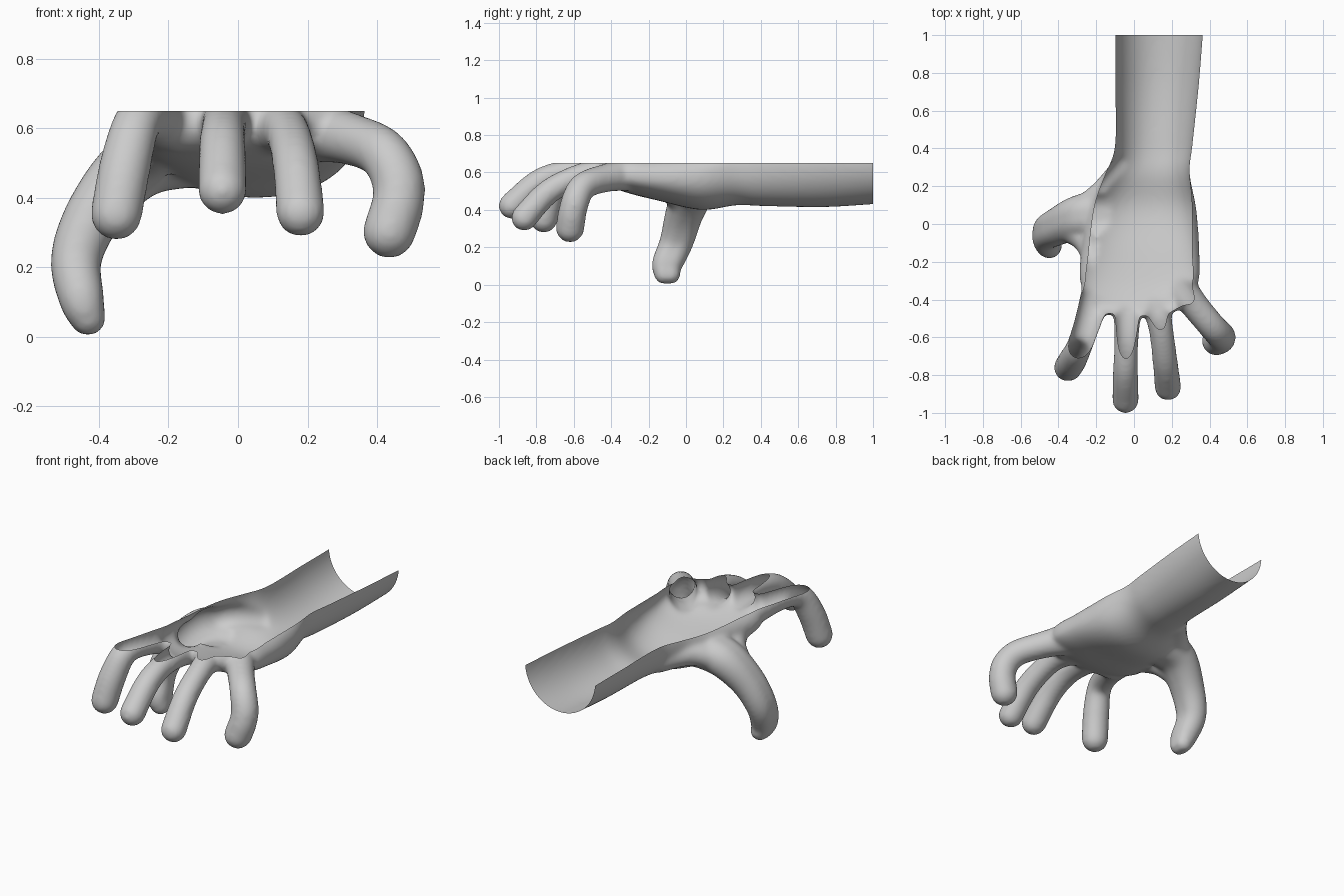
import bpy, bmesh
from math import sin, cos, pi, copysign
from mathutils import Vector, Matrix

if "Cube" in bpy.data.objects:
    bpy.data.objects.remove(bpy.data.objects["Cube"])

CUT_Z = 0.65
bm = bmesh.new()


def spline(rows, steps=6):
    """Catmull-Rom through rows of numbers."""
    out = []
    for i in range(len(rows) - 1):
        p0, p1 = rows[max(i - 1, 0)], rows[i]
        p2, p3 = rows[i + 1], rows[min(i + 2, len(rows) - 1)]
        for k in range(steps):
            t = k / steps
            out.append([0.5 * (2 * b + (c - a) * t + (2 * a - 5 * b + 4 * c - d) * t * t
                               + (3 * b - a - 3 * c + d) * t ** 3)
                        for a, b, c, d in zip(p0, p1, p2, p3)])
    return out + [list(rows[-1])]


def loft(rings):
    loops = [[bm.verts.new(p) for p in r] for r in rings]
    n = len(loops[0])
    for a, b in zip(loops, loops[1:]):
        for i in range(n):
            j = (i + 1) % n
            bm.faces.new((a[i], a[j], b[j], b[i]))
    bm.faces.new(loops[0][::-1])
    bm.faces.new(loops[-1])


def finger(rows, n=24):
    """Round-tipped tube through rows of x, y, z, radius."""
    pts = spline(rows)
    rings = []
    for i, (x, y, z, r) in enumerate(pts):
        a, b = pts[max(i - 1, 0)], pts[min(i + 1, len(pts) - 1)]
        q = (Vector(b[:3]) - Vector(a[:3])).to_track_quat('Z', 'X')
        rings.append([Vector((x, y, z)) + q @ Vector((r * cos(2 * pi * k / n), r * sin(2 * pi * k / n), 0))
                      for k in range(n)])
    loft(rings)
    x, y, z, r = rows[-1]
    bmesh.ops.create_uvsphere(bm, u_segments=24, v_segments=16, radius=r,
                              matrix=Matrix.Translation((x, y, z)))


def power(v, e):
    return copysign(abs(v) ** e, v)


# forearm and palm: y, left x, right x, middle z, bottom z, top z, squareness
sections = [
    (1.06, -.10, .37, .67, .435, .88, 2.0),
    (0.75, -.10, .345, .66, .415, .86, 2.0),
    (0.42, -.10, .31, .64, .42, .84, 2.1),
    (0.27, -.15, .295, .62, .425, .80, 2.2),
    (0.08, -.235, .33, .58, .40, .74, 2.2),
    (-.15, -.28, .347, .575, .45, .71, 2.3),
    (-.31, -.285, .34, .585, .49, .71, 2.4),
    (-.42, -.23, .25, .605, .53, .70, 2.4),
]
rings = []
for y, x0, x1, zm, zb, zt, e in spline(sections):
    ring = []
    for k in range(48):
        c, s = cos(2 * pi * k / 48), sin(2 * pi * k / 48)
        h = zt - zm if s > 0 else zm - zb
        ring.append(((x0 + x1) / 2 + (x1 - x0) / 2 * power(c, 2 / e), y, zm + h * power(s, 2 / e)))
    rings.append(ring)
loft(rings)

# rounded knuckle row across the end of the palm
finger([(-.2, -.40, .61, .08), (-.03, -.40, .615, .083), (.13, -.405, .615, .085), (.23, -.36, .61, .085)])
# index, middle, ring and little fingers
finger([(-.19, -.34, .61, .085), (-.245, -.52, .635, .072), (-.29, -.65, .615, .069),
        (-.325, -.72, .49, .075), (-.35, -.76, .352, .075)])
finger([(-.03, -.36, .61, .085), (-.04, -.6, .61, .065), (-.045, -.78, .555, .067), (-.045, -.932, .422, .071)])
finger([(.10, -.36, .60, .085), (.14, -.54, .59, .066), (.165, -.73, .50, .067), (.18, -.865, .358, .071)])
finger([(.22, -.30, .59, .09), (.32, -.43, .57, .076), (.42, -.55, .525, .074),
        (.465, -.60, .42, .077), (.435, -.62, .302, .077)])
# thumb, two tubes side by side so it is deeper than wide, and webs to the palm
for dy in (-.018, .018):
    finger([(-.13, .06 + dy, .53, .10), (-.28, .04 + dy, .50, .10), (-.40, -.01 + dy, .375, .085),
            (-.465, -.05 + dy, .23, .074), (-.45, -.1 + dy, .11, .066), (-.432, -.1 + dy, .055, .053)])
finger([(-.02, .32, .53, .08), (-.17, .16, .545, .07), (-.34, .03, .46, .07)])
finger([(-.21, -.2, .55, .055), (-.26, -.08, .51, .07), (-.36, -.02, .43, .07)])

mesh = bpy.data.meshes.new("hand_form")
bmesh.ops.recalc_face_normals(bm, faces=bm.faces)
bm.to_mesh(mesh)
bm.free()
form = bpy.data.objects.new("hand_form", mesh)
bpy.context.collection.objects.link(form)

# fuse the parts into one skin and soften the joins
remesh = form.modifiers.new("fuse", 'REMESH')
remesh.mode = 'VOXEL'
remesh.voxel_size = 0.011
soft = form.modifiers.new("soften", 'SMOOTH')
soft.factor = 0.5
soft.iterations = 22
fused = bpy.data.meshes.new_from_object(form.evaluated_get(bpy.context.evaluated_depsgraph_get()))
bpy.data.objects.remove(form)

# slice off the back of the hand and the arm end, leaving an open shell
bm = bmesh.new()
bm.from_mesh(fused)
for co, no in (((0, 0, CUT_Z), (0, 0, 1)), ((0, 1, 0), (0, 1, 0))):
    bmesh.ops.bisect_plane(bm, geom=bm.verts[:] + bm.edges[:] + bm.faces[:],
                           plane_co=co, plane_no=no, clear_outer=True)
bm.to_mesh(fused)
bm.free()
fused.polygons.foreach_set("use_smooth", [True] * len(fused.polygons))
fused.name = "hand_shell"
hand = bpy.data.objects.new("hand_shell", fused)
bpy.context.collection.objects.link(hand)
